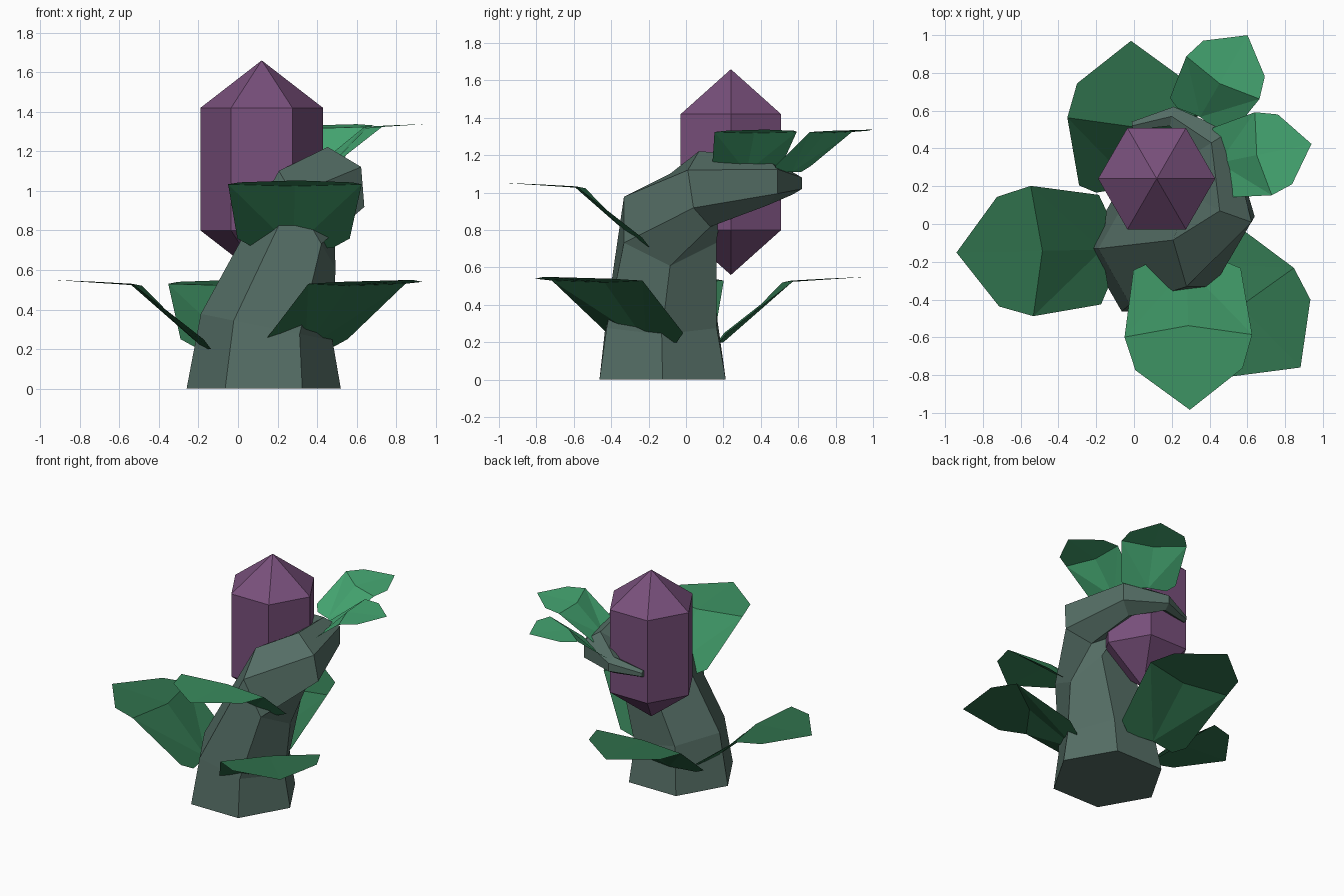
import bpy, bmesh, math
from mathutils import Vector

if "Cube" in bpy.data.objects:
    bpy.data.objects.remove(bpy.data.objects["Cube"])


def material(name, rgb):
    m = bpy.data.materials.new(name)
    m.diffuse_color = (*rgb, 1)
    m.use_nodes = True
    m.node_tree.nodes["Principled BSDF"].inputs["Base Color"].default_value = m.diffuse_color
    return m


def add_object(name, verts, faces, mat):
    me = bpy.data.meshes.new(name)
    me.from_pydata(verts, [], faces)
    bm = bmesh.new()
    bm.from_mesh(me)
    bmesh.ops.recalc_face_normals(bm, faces=bm.faces)
    bm.to_mesh(me)
    bm.free()
    me.materials.append(mat)
    ob = bpy.data.objects.new(name, me)
    bpy.context.collection.objects.link(ob)
    return ob


def loft(rings, n=6):
    """Side quads between consecutive rings of n vertices."""
    return [(a * n + i, a * n + (i + 1) % n, (a + 1) * n + (i + 1) % n, (a + 1) * n + i)
            for a in range(rings - 1) for i in range(n)]


def hexagon(c, r, u, w):
    c, u, w = Vector(c), Vector(u).normalized(), Vector(w).normalized()
    return [c + r * (math.cos(k * math.pi / 3) * u + math.sin(k * math.pi / 3) * w) for k in range(6)]


# Hooked stem: six-sided rings (centre, radius, two in-plane axes)
rings = [
    ((.13, -.125, 0), .39, (1, 0, 0), (0, 1, 0)),
    ((.145, -.13, .31), .34, (.98, 0, -.2), (0, 1, 0)),
    ((.35, -.085, .855), .285, (.5, 0, -.86), (0, 1, 0)),
    ((.47, .10, 1.02), .205, (.08, .15, -1), (-.9, .42, 0)),
    ((.41, .43, 1.06), .13, (0, 0, -1), (-.8, -.5, 0)),
    ((.20, .57, 1.05), .06, (0, 0, -1), (-.2, -1, 0)),
    ((-.01, .52, 1.02), .025, (0, 0, -1), (.1, -1, 0)),
]
verts = [v for r in rings for v in hexagon(*r)]
last = len(verts) - 6
caps = [tuple(range(6)), tuple(range(last, last + 6))]
add_object("stem", verts, loft(len(rings)) + caps, material("stem_green", (.09, .155, .13)))

# Hanging bud: hexagonal prism with a point at each end
X, Y = (1, 0, 0), (0, 1, 0)
bud = hexagon((.12, .24, .80), .31, X, Y) + hexagon((.12, .24, 1.42), .31, X, Y)
bud += [Vector((.12, .24, .56)), Vector((.12, .24, 1.66))]
points = [(i, (i + 1) % 6, 12) for i in range(6)] + [(6 + i, 6 + (i + 1) % 6, 13) for i in range(6)]
add_object("bud", bud, loft(2) + points, material("bud_purple", (.19, .08, .20)))

# Leaves: rising lower half, crosswise fold, nearly flat pointed upper half
HALF = [(.0, .2, .0), (.04, .29, .05), (.40, .345, .33), (.58, .29, .34)]  # outward, width, height
SPINE = [(.03, 0, .0), (.345, 0, .32), (.80, 0, .35)]
LEAF_FACES = [(0, 1, 2, 8), (8, 2, 9), (9, 2, 3, 10),
              (4, 5, 6, 8), (8, 6, 9), (9, 6, 7, 10)]


def leaf(name, base, direction, scale, mat):
    d = Vector((*direction, 0)).normalized()
    side = Vector((-d.y, d.x, 0))
    local = HALF + [(a, -b, c) for a, b, c in HALF] + SPINE
    vs = [Vector(base) + scale * (a * d + b * side) + Vector((0, 0, scale * c)) for a, b, c in local]
    add_object(name, vs, LEAF_FACES, mat)


dark = material("leaf_dark", (.03, .17, .075))
mid = material("leaf_mid", (.045, .28, .12))
light = material("leaf_light", (.06, .39, .17))
leaf("lower_leaf_left", (-.14, -.135, .20), (-1, -.02), 1, dark)
leaf("lower_leaf_right", (.32, -.19, .20), (.7, -.71), 1, dark)
leaf("lower_leaf_back", (0, .17, .20), (-.02, 1), 1, dark)
leaf("front_leaf", (.28, -.20, .71), (.02, -1), .98, mid)
leaf("upper_leaf_right", (.43, .32, 1.11), (.98, .2), .65, light)
leaf("upper_leaf_back", (.34, .55, 1.11), (.5, .86), .65, light)
